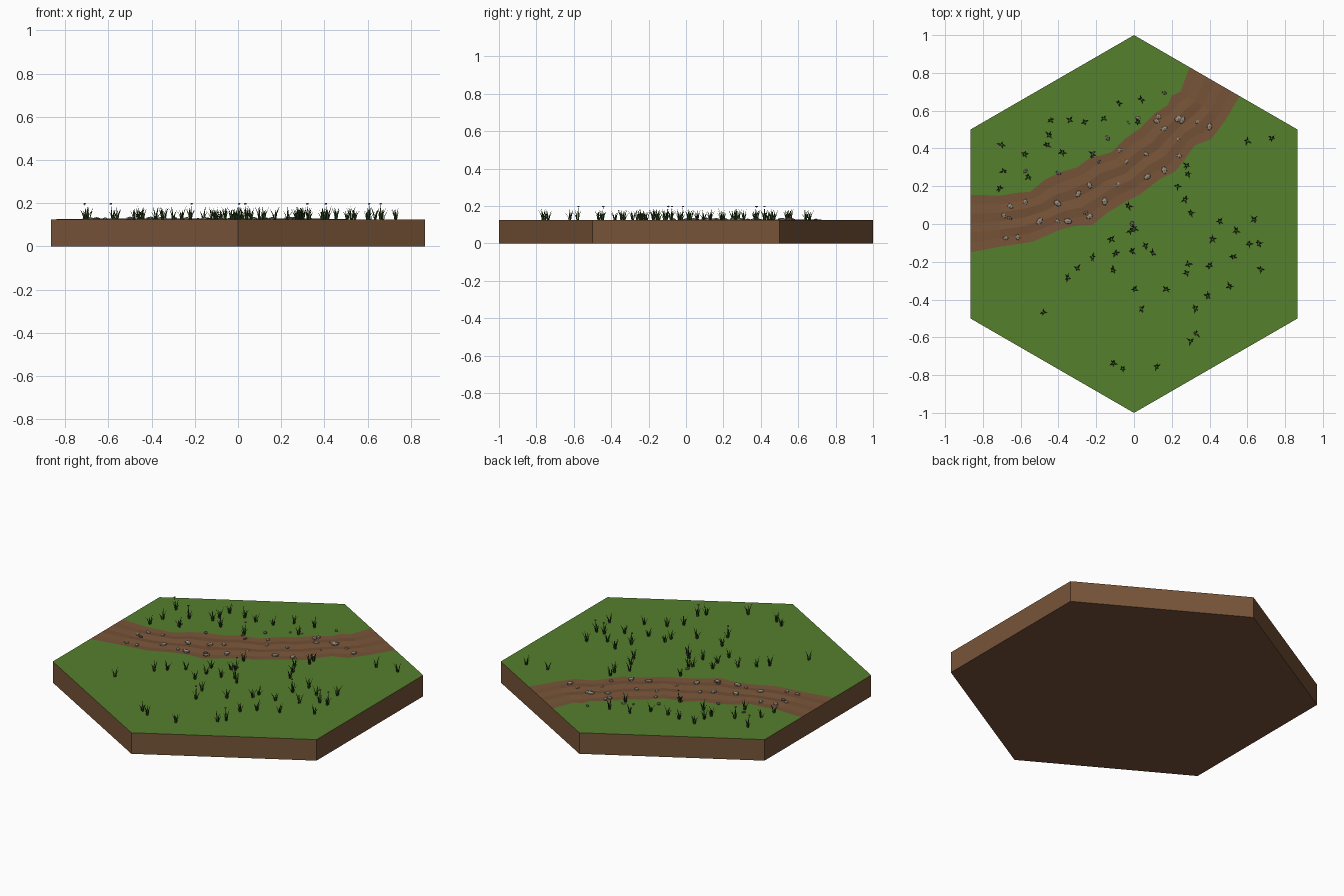
import bpy, bmesh, math, random
from mathutils import Vector, Matrix

if "Cube" in bpy.data.objects:
    bpy.data.objects.remove(bpy.data.objects["Cube"])

random.seed(4)
TOP = 0.125
HX = math.sqrt(3) / 2


def mat(name, r, g, b):
    m = bpy.data.materials.new(name)
    m.diffuse_color = (r, g, b, 1)
    m.use_nodes = True
    m.node_tree.nodes["Principled BSDF"].inputs["Base Color"].default_value = m.diffuse_color
    return m


dirt = mat("dirt brown", 0.185, 0.088, 0.04)
grass = mat("grass green", 0.09, 0.215, 0.026)
blade_green = mat("dark blade green", 0.028, 0.065, 0.012)
light_stone = mat("light stone", 0.31, 0.26, 0.20)
dark_stone = mat("dark stone", 0.13, 0.115, 0.10)
mauve = mat("mauve petal", 0.25, 0.09, 0.12)


def finish(bm, name, mats):
    me = bpy.data.meshes.new(name)
    bm.to_mesh(me)
    bm.free()
    for m in mats:
        me.materials.append(m)
    ob = bpy.data.objects.new(name, me)
    bpy.context.collection.objects.link(ob)
    return ob


# hex tile: two lawns, a rutted track between them, earth walls and base
upper = [(-HX, .155), (-.71, .15), (-.62, .165), (-.55, .17), (-.47, .235), (-.39, .275),
         (-.30, .30), (-.24, .345), (-.12, .38), (-.05, .45), (.03, .505), (.11, .585),
         (.18, .63), (.20, .68), (.245, .70), (.295, 1 - .295 / HX / 2)]
lower = [(-HX, -.15), (-.71, -.12), (-.54, -.095), (-.39, -.03), (-.31, -.01), (-.22, -.005),
         (-.14, .06), (-.05, .115), (.03, .155), (.14, .24), (.22, .28), (.27, .345),
         (.32, .415), (.41, .45), (.48, .545), (.56, 1 - .56 / HX / 2)]
bm = bmesh.new()
bumps = [0, -.002, .003, -.003, .003, -.002, 0]
rows = []
for j, bump in enumerate(bumps):
    t = j / (len(bumps) - 1)
    row = []
    for i, (a, b) in enumerate(zip(upper, lower)):
        p = Vector(a).lerp(Vector(b), t)
        inside = 0 < i < len(upper) - 1
        row.append(bm.verts.new((p.x, p.y, TOP + bump * inside)))
    rows.append(row)
for r0, r1 in zip(rows, rows[1:]):
    for i in range(len(r0) - 1):
        bm.faces.new((r0[i], r1[i], r1[i + 1], r0[i + 1]))


def corner(x, y):
    return bm.verts.new((x, y, TOP))


lawns = [bm.faces.new(rows[0] + [corner(0, 1), corner(-HX, .5)]),
         bm.faces.new(rows[-1][::-1] + [corner(-HX, -.5), corner(0, -1),
                                        corner(HX, -.5), corner(HX, .5)])]
for f in lawns:
    f.material_index = 1
rim = [e for e in bm.edges if e.is_boundary]
ext = bmesh.ops.extrude_edge_only(bm, edges=rim)["geom"]
for v in ext:
    if isinstance(v, bmesh.types.BMVert):
        v.co.z = 0
for f in ext:
    if isinstance(f, bmesh.types.BMFace):
        f.material_index = 0
base = bmesh.ops.contextual_create(bm, geom=[e for e in bm.edges if e.is_boundary])["faces"]
for f in base:
    f.material_index = 0
bmesh.ops.recalc_face_normals(bm, faces=bm.faces)
finish(bm, "hex_tile", [dirt, grass])

# grass tufts: bent three-sided blades, some with a small flower
tufts = [(-.08, .64), (.04, .66), (-.70, .42), (-.58, .37), (-.44, .55), (-.34, .55), (-.26, .54),
         (-.16, .56), (.02, .54), (-.45, .47), (-.46, .42), (-.38, .38), (-.56, .25), (-.69, .28),
         (-.71, .19), (-.22, .37), (.60, .44), (.73, .455), (.28, .31), (.285, .265), (.23, .20),
         (.27, .13), (.30, .06), (-.03, .095), (0, -.025), (-.02, -.035), (-.12, -.08),
         (-.10, -.155), (-.22, -.175), (-.30, -.235), (-.35, -.285), (-.11, -.245), (-.01, -.145),
         (.06, -.115), (.10, -.155), (.005, -.345), (.17, -.345), (.04, -.45), (-.48, -.467),
         (-.11, -.737), (-.06, -.765), (.12, -.755), (.30, -.62), (.33, -.58), (.325, -.445),
         (.39, -.38), (.505, -.33), (.28, -.26), (.285, -.21), (.40, -.22), (.415, -.08),
         (.455, .015), (.54, -.035), (.635, .025), (.61, -.105), (.66, -.105), (.525, -.175),
         (.67, -.24)]
flowering = {2, 3, 15, 24, 37, 43, 50, 54, 55}


def blade(bm, x, y, ang, height, lean):
    out = Vector((math.cos(ang), math.sin(ang), 0))
    side = Vector((-out.y, out.x, 0))
    rings = []
    for t, w in ((0, .0035), (.5, .0036)):
        c = Vector((x, y, TOP - .002 + height * t)) + out * (.004 + lean * t * t)
        rings.append([bm.verts.new(c + d * w) for d in (side, -side, out * .7)])
    tip = bm.verts.new(Vector((x, y, TOP + height)) + out * (.004 + lean))
    a, b = rings
    for i in range(3):
        j = (i + 1) % 3
        bm.faces.new((a[i], a[j], b[j], b[i]))
        bm.faces.new((b[i], b[j], tip))
    return tip.co.copy()


bm = bmesh.new()
heads = []
for n, (x, y) in enumerate(tufts):
    start, count = random.uniform(0, 6.28), random.choice((4, 5, 5))
    for k in range(count):
        blade(bm, x, y, start + k * 6.28 / count + random.uniform(-.4, .4),
              random.uniform(.035, .062), random.uniform(.012, .026))
    if n in flowering:
        heads.append(blade(bm, x, y, start, .072, .006))
bmesh.ops.recalc_face_normals(bm, faces=bm.faces)
finish(bm, "grass_tufts", [blade_green])

bm = bmesh.new()
for h in heads:
    bmesh.ops.create_icosphere(bm, subdivisions=1, radius=.007,
                               matrix=Matrix.Translation(h) @ Matrix.Diagonal((1, 1, .6, 1)))
finish(bm, "flower_heads", [mauve])

# pebbles: pale ones on the track, darker ones along the verge
track = [(-.655, .095), (-.575, .117), (-.69, .045), (-.68, -.075), (-.615, -.07), (-.50, .015),
         (-.405, .11), (-.405, .015), (-.35, .015), (-.295, .16), (-.235, .205), (-.235, .04),
         (-.155, .12), (-.085, .21), (-.075, .39), (-.04, .33), (.065, .37), (.07, .25),
         (.16, .285), (.24, .36), (.235, .45), (.16, .505), (.12, .545), (.13, .57),
         (.02, .56), (.235, .557), (.255, .55), (.335, .54), (.40, .515)]
verge = [(-.255, .06), (-.185, .33), (.16, .695), (-.22, .36), (-.14, .455), (-.40, .27),
         (-.575, .28), (-.03, .535), (-.66, .03), (-.01, .0), (-.35, .02)]


def pebbles(name, spots, material, lo, hi):
    bm = bmesh.new()
    for x, y in spots:
        r = random.uniform(lo, hi)
        m = (Matrix.Translation((x, y, TOP + r * .15))
             @ Matrix.Rotation(random.uniform(0, 3.14), 4, "Z")
             @ Matrix.Diagonal((1.2, .8, .5, 1)))
        bmesh.ops.create_icosphere(bm, subdivisions=1, radius=r, matrix=m)
    finish(bm, name, [material])


pebbles("track_pebbles", track, light_stone, .011, .021)
pebbles("verge_pebbles", verge, dark_stone, .009, .015)
